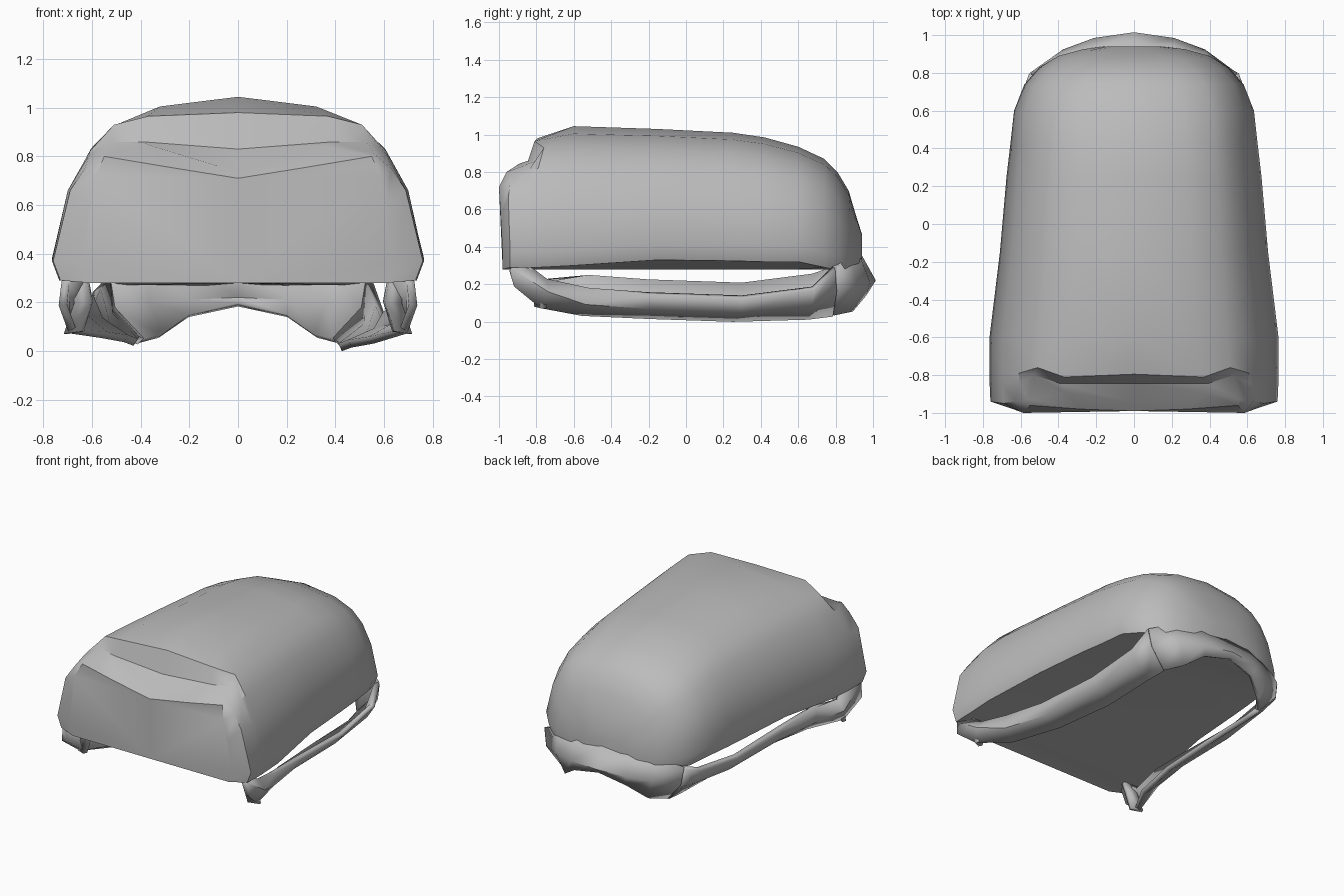
import bpy, bmesh, math

cube = bpy.data.objects.get("Cube")
if cube:
    bpy.data.objects.remove(cube)

fabric = bpy.data.materials.new("grey_fabric")
fabric.use_nodes = True
GREY = (0.5, 0.5, 0.5, 1)
fabric.diffuse_color = GREY
fabric.node_tree.nodes["Principled BSDF"].inputs["Base Color"].default_value = GREY


def loft(name, rows, closed=False, thickness=0, angle=35):
    """Skin a list of equal-length point rows; closed rows get end caps."""
    bm = bmesh.new()
    rings = [[bm.verts.new(p) for p in row] for row in rows]
    n = len(rows[0])
    for a, b in zip(rings, rings[1:]):
        for i in range(n if closed else n - 1):
            j = (i + 1) % n
            bm.faces.new((a[i], a[j], b[j], b[i]))
    if closed:
        bm.faces.new(rings[0])
        bm.faces.new(rings[-1])
    bmesh.ops.recalc_face_normals(bm, faces=bm.faces)
    mesh = bpy.data.meshes.new(name)
    bm.to_mesh(mesh)
    bm.free()
    obj = bpy.data.objects.new(name, mesh)
    bpy.context.collection.objects.link(obj)
    mesh.materials.append(fabric)
    if thickness:
        mod = obj.modifiers.new("thickness", "SOLIDIFY")
        mod.thickness = thickness
        mod.offset = 0
    bpy.ops.object.select_all(action="DESELECT")
    obj.select_set(True)
    bpy.context.view_layer.objects.active = obj
    bpy.ops.object.shade_smooth_by_angle(angle=math.radians(angle))
    return obj


def ring(half):
    """Mirror a half section (rim to top centre) and add the underside."""
    x, y, z = half[0]
    under = [(0, y, 0.28), (max(x - 0.03, 0.02), y, z - 0.08)]
    right = under + half
    return right + [(-px, py, pz) for px, py, pz in reversed(right[1:-1])]


# Arched section as fractions of rim half-width and height
ARCH = [(1, 0), (.91, .42), (.79, .68), (.65, .83), (.42, .94), (0, 1)]


def arch(y, w, rim, top, lean=0):
    return ring([(w * u, y - lean * v, rim + (top - rim) * v) for u, v in ARCH])


# Front panel, recessed step under the lid, then the lid edge
front = [(.64, -.98, .36), (.61, -.99, .58), (.585, -1, .72),
         (.55, -.96, .80), (.28, -.98, .755), (0, -.99, .71)]
corner = [(.76, -.94, .37), (.69, -.95, .66), (.63, -.94, .75),
          (.56, -.93, .81), (.36, -.89, .845), (0, -.95, .735)]
step = [(.765, -.83, .37), (.7, -.84, .66), (.61, -.84, .81),
        (.53, -.80, .86), (.39, -.845, .86), (0, -.845, .83)]
lid = [(.765, -.79, .37), (.7, -.79, .66), (.61, -.79, .82),
       (.51, -.76, .93), (.37, -.81, .965), (0, -.795, .98)]
body = [ring(h) for h in (front, corner, step, lid)]
body += [arch(*s) for s in (
    (-.6, .765, .38, 1.045), (-.15, .71, .41, 1.03), (.25, .675, .405, 1.01),
    (.42, .655, .40, .985), (.6, .635, .40, .935), (.74, .58, .37, .87),
    (.83, .5, .35, .80, .02), (.89, .4, .35, .70, .02),
    (.925, .27, .35, .58, .02), (.94, .15, .35, .47))]
loft("pack_body", body, closed=True)

# Rear yoke: a curtain that hangs behind the body and arches in the middle
yoke_half = [
    [(.0, .92, .36), (.0, 1, .22), (.0, .97, .19)],
    [(.2, .91, .36), (.21, .97, .21), (.2, .95, .145)],
    [(.38, .86, .35), (.37, .91, .2), (.32, .88, .06)],
    [(.54, .79, .29), (.52, .8, .17), (.4, .78, .04)],
]
yoke = [[(-x, y, z) for x, y, z in r] for r in reversed(yoke_half[1:])] + yoke_half
loft("rear_yoke", yoke, thickness=.03, angle=45)

# Shoulder straps: tilted ribbons running forward to the lower front corners
strap = [
    yoke_half[3],
    [(.58, .68, .18), (.53, .67, .1), (.42, .65, .025)],
    [(.6, .3, .13), (.54, .3, .06), (.42, .25, .015)],
    [(.61, -.2, .15), (.57, -.2, .08), (.46, -.2, .03)],
    [(.64, -.52, .18), (.64, -.54, .1), (.55, -.56, .045)],
    [(.66, -.75, .22), (.71, -.74, .16), (.68, -.78, .08)],
    [(.64, -.9, .33), (.71, -.94, .28), (.72, -.92, .19)],
]
for name, side, lift in (("left_strap", 1, 0), ("right_strap", -1, .07)):
    rows = []
    for k, row in enumerate(strap):
        dz = lift if 0 < k < 5 else 0
        rows.append([(side * x, y, z + dz * (1 - .35 * i))
                     for i, (x, y, z) in enumerate(row)])
    loft(name, rows, thickness=.035, angle=45)

# Small buckle tabs at the front ends of the straps
for name, side in (("left_tab", 1), ("right_tab", -1)):
    tab = [[(side * .62, -.86, .31), (side * .68, -.86, .31)],
           [(side * .6, -.8, .2), (side * .67, -.78, .2)],
           [(side * .64, -.8, .08), (side * .71, -.76, .07)]]
    loft(name, tab, thickness=.03)
